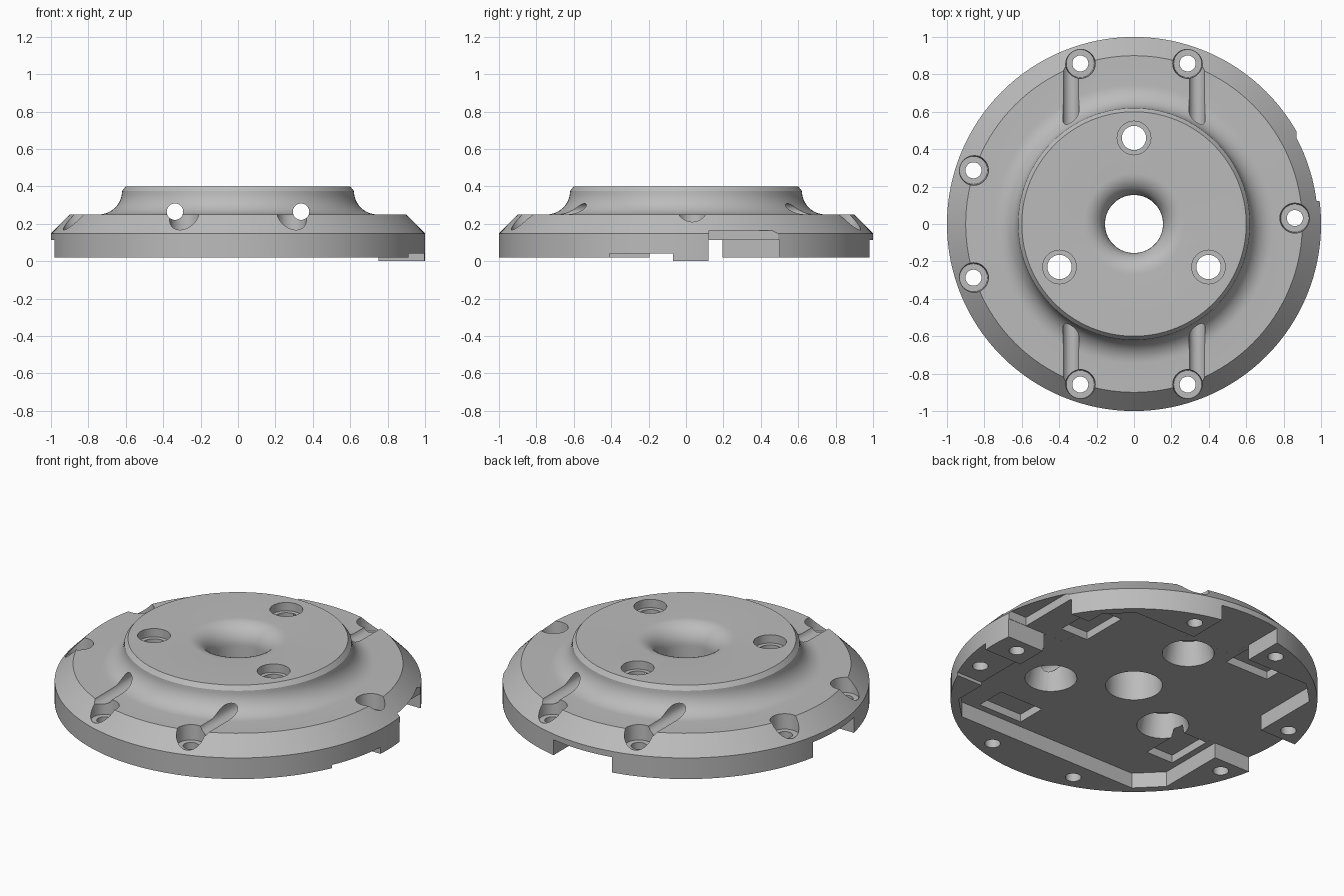
import bpy, bmesh, math
from math import cos, sin, radians, pi

cube = bpy.data.objects.get("Cube")
if cube:
    bpy.data.objects.remove(cube)

grey = bpy.data.materials.new("plain_grey")
grey.use_nodes = True
grey.diffuse_color = (0.5, 0.5, 0.5, 1)
grey.node_tree.nodes["Principled BSDF"].inputs["Base Color"].default_value = (0.5, 0.5, 0.5, 1)


def make_object(name, bm):
    bmesh.ops.recalc_face_normals(bm, faces=bm.faces)
    mesh = bpy.data.meshes.new(name)
    bm.to_mesh(mesh)
    bm.free()
    mesh.materials.append(grey)
    ob = bpy.data.objects.new(name, mesh)
    bpy.context.collection.objects.link(ob)
    return ob


def lathe(name, profile, segments):
    """Closed ring made by turning a closed (radius, z) outline."""
    bm = bmesh.new()
    rings = [[bm.verts.new((r * cos(2 * pi * i / segments), r * sin(2 * pi * i / segments), z))
              for r, z in profile] for i in range(segments)]
    n = len(profile)
    for i in range(segments):
        a, b = rings[i], rings[(i + 1) % segments]
        for j in range(n):
            k = (j + 1) % n
            bm.faces.new((a[j], b[j], b[k], a[k]))
    return make_object(name, bm)


def prism(name, outline, z0, z1):
    bm = bmesh.new()
    low = bm.faces.new([bm.verts.new((x, y, z0)) for x, y in outline])
    top = bmesh.ops.extrude_face_region(bm, geom=[low])["geom"]
    bmesh.ops.translate(bm, vec=(0, 0, z1 - z0),
                        verts=[v for v in top if isinstance(v, bmesh.types.BMVert)])
    return make_object(name, bm)


def box(name, x0, x1, y0, y1, z0, z1):
    return prism(name, [(x0, y0), (x1, y0), (x1, y1), (x0, y1)], z0, z1)


def cylinder(name, x, y, z0, z1, r0, r1=None, segments=32):
    bm = bmesh.new()
    bmesh.ops.create_cone(bm, cap_ends=True, segments=segments, radius1=r0,
                          radius2=r0 if r1 is None else r1, depth=z1 - z0)
    bmesh.ops.translate(bm, verts=bm.verts, vec=(x, y, (z0 + z1) / 2))
    return make_object(name, bm)


def cut(body, cutter):
    mod = body.modifiers.new("cut", "BOOLEAN")
    mod.operation, mod.solver, mod.object = "DIFFERENCE", "EXACT", cutter
    bpy.context.view_layer.objects.active = body
    bpy.ops.object.modifier_apply(modifier=mod.name)
    bpy.data.objects.remove(cutter)


# Turned flange: bore with flared mouth, hub, hollow fillet, shoulder, bevel, rim
steps = 10
mouth = [(0.27 - 0.115 * cos(pi / 2 * i / steps), 0.285 + 0.115 * sin(pi / 2 * i / steps))
         for i in range(steps + 1)]
fillet = [(0.745 - 0.125 * cos(pi / 2 * i / steps), 0.375 - 0.125 * sin(pi / 2 * i / steps))
          for i in range(steps + 1)]
profile = [(0.155, 0)] + mouth + [(0.6, 0.4)] + fillet + [(0.9, 0.25), (1, 0.148), (1, 0)]
flange = lathe("flange", profile, 128)

# Underside level, leaving one low tab on the left rim
W = 1.2
cut(flange, prism("level_cut", [(-W, -W), (W, -W), (W, -0.07), (0.75, -0.07), (0.75, 0.12),
                                (W, 0.12), (W, W), (-W, W)], -0.1, 0.021))
cut(flange, box("tab_side_cut", 0.7, W, -0.41, -0.07, -0.1, 0.04))

# Square recess with clipped corners
a, b = 0.74, 0.605
cut(flange, prism("recess", [(a, -b), (a, b), (b, a), (-b, a), (-a, b), (-a, -b), (-b, -a), (b, -a)],
                  -0.1, 0.113))

# Gaps through the rim
cut(flange, box("back_gap", -0.195, 0.195, 0.6, W, -0.1, 0.1132))
cut(flange, box("right_gap", -W, -0.6, -0.195, 0.195, -0.1, 0.1132))
cut(flange, box("left_gap", 0.6, W, 0.12, 0.5, -0.1, 0.1132))
cut(flange, box("left_gap_step", 0.87, W, 0.122, 0.498, 0.05, 0.165))

# Four shallow pockets in the recess, turned by quarter steps
for q in range(4):
    c, s = round(cos(q * pi / 2)), round(sin(q * pi / 2))
    corners = [(0.52, 0.22), (0.7, 0.22), (0.7, 0.51), (0.52, 0.51)]
    cut(flange, prism("pocket", [(c * x - s * y, s * x + c * y) for x, y in corners], 0.05, 0.16))

# Hub bolt holes: counterbore above, tapered seat below
for deg in (90, 210, 330):
    x, y = 0.46 * cos(radians(deg)), 0.46 * sin(radians(deg))
    cut(flange, cylinder("hub_hole", x, y, 0, 0.6, 0.065))
    cut(flange, cylinder("hub_counterbore", x, y, 0.35, 0.6, 0.09))
    cut(flange, cylinder("hub_seat", x, y, 0.08, 0.25, 0.15, 0.11))

# Rim screw holes with counterbores
for deg in (2, 71.5, 108.5, 161.5, 198.5, 251.5, 288.5):
    x, y = 0.905 * cos(radians(deg)), 0.905 * sin(radians(deg))
    x = min(x, 0.86)
    cut(flange, cylinder("rim_hole", x, y, -0.1, 0.5, 0.043))
    cut(flange, cylinder("rim_counterbore", x, y, 0.16, 0.5, 0.075, 0.095))
cut(flange, cylinder("blind_hole", 0.86, -0.28, -0.1, 0.12, 0.043))

# Two long bores running front to back
for x in (-0.337, 0.337):
    bore = cylinder("long_bore", 0, 0, -W, W, 0.044)
    bore.rotation_euler = (pi / 2, 0, 0)
    bore.location = (x, 0, 0.265)
    bpy.context.view_layer.update()
    cut(flange, bore)

# Smooth turned surfaces, crisp edges
bpy.ops.object.select_all(action="DESELECT")
flange.select_set(True)
bpy.context.view_layer.objects.active = flange
bpy.ops.object.shade_smooth_by_angle(angle=radians(25))
